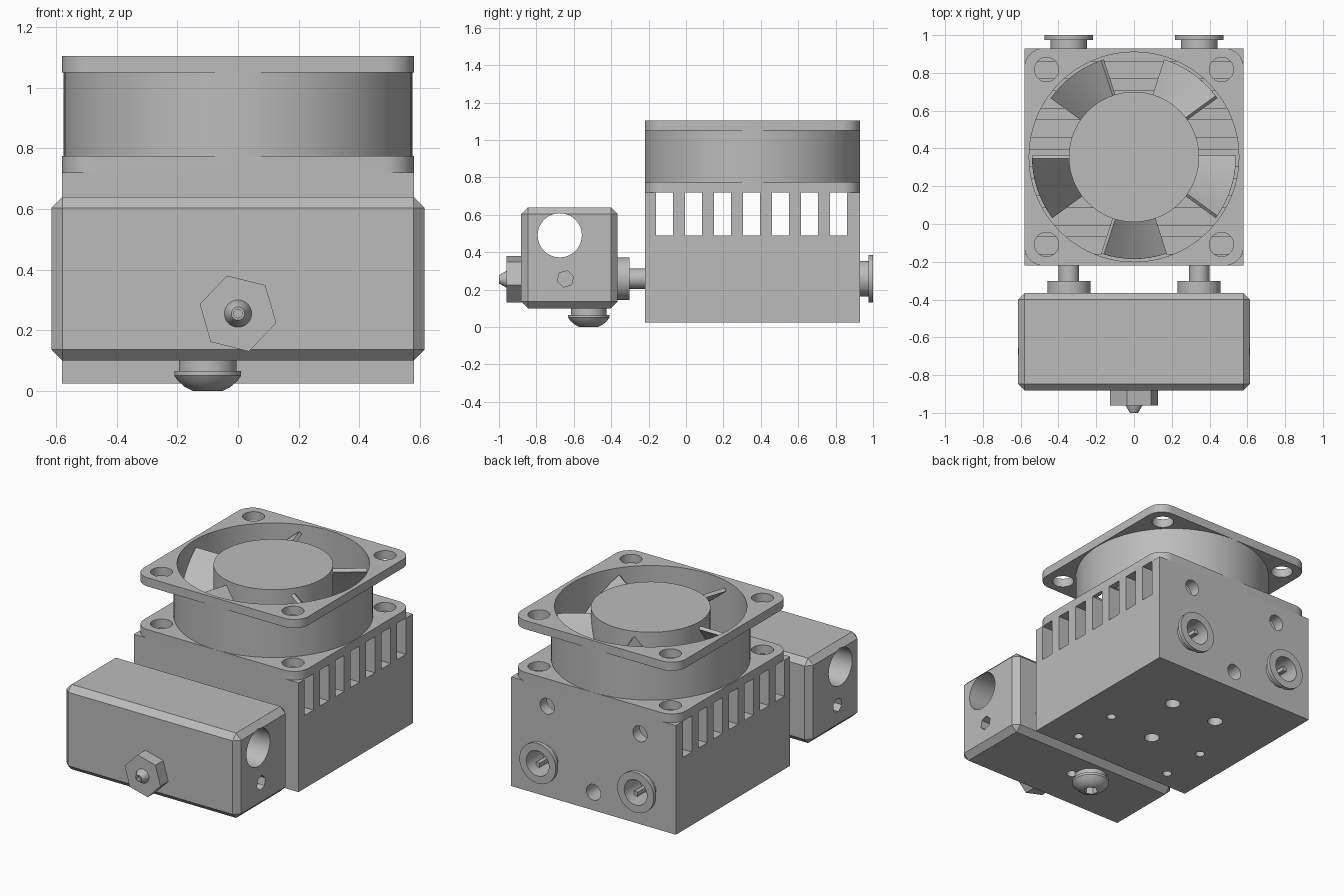
import bpy, bmesh
from math import sin, cos, pi, radians
from mathutils import Matrix, Vector

if "Cube" in bpy.data.objects:
    bpy.data.objects.remove(bpy.data.objects["Cube"])

grey = bpy.data.materials.new("machined grey")
grey.use_nodes = True
grey.diffuse_color = (0.5, 0.5, 0.5, 1)
grey.node_tree.nodes["Principled BSDF"].inputs["Base Color"].default_value = (0.5, 0.5, 0.5, 1)

AXES = {"Z": Matrix(), "Y": Matrix.Rotation(-pi / 2, 4, "X"), "X": Matrix.Rotation(pi / 2, 4, "Y")}


def finish(name, bm):
    bmesh.ops.recalc_face_normals(bm, faces=bm.faces)
    mesh = bpy.data.meshes.new(name)
    bm.to_mesh(mesh)
    bm.free()
    mesh.materials.append(grey)
    obj = bpy.data.objects.new(name, mesh)
    bpy.context.collection.objects.link(obj)
    return obj


def select(obj):
    bpy.ops.object.select_all(action="DESELECT")
    obj.select_set(True)
    bpy.context.view_layer.objects.active = obj


def smooth(obj):
    select(obj)
    bpy.ops.object.shade_smooth_by_angle(angle=radians(30))
    return obj


def box(name, low, high):
    low, high = Vector(low), Vector(high)
    bm = bmesh.new()
    bmesh.ops.create_cube(bm, size=1)
    bmesh.ops.scale(bm, vec=high - low, verts=bm.verts)
    bmesh.ops.translate(bm, vec=(low + high) / 2, verts=bm.verts)
    return finish(name, bm)


def lathe(name, profile, at=(0, 0, 0), axis="Z", sides=48, turn=0):
    """Spin a closed (radius, height) outline around an axis."""
    bm = bmesh.new()
    ring = [bm.verts.new((r * cos(turn), r * sin(turn), h)) for r, h in profile]
    edges = [bm.edges.new((ring[i - 1], ring[i])) for i in range(len(ring))]
    bmesh.ops.spin(bm, geom=ring + edges, cent=(0, 0, 0), axis=(0, 0, 1),
                   angle=2 * pi, steps=sides, use_merge=True)
    bmesh.ops.remove_doubles(bm, verts=bm.verts, dist=1e-5)
    bmesh.ops.dissolve_degenerate(bm, edges=bm.edges, dist=1e-6)
    bm.transform(Matrix.Translation(at) @ AXES[axis])
    return smooth(finish(name, bm))


def rod(name, r, a, b, at, axis="Z", sides=32, turn=0):
    """Solid cylinder or prism from a to b along an axis."""
    bm = bmesh.new()
    bmesh.ops.create_cone(bm, cap_ends=True, segments=sides, radius1=r, radius2=r, depth=b - a)
    bm.transform(Matrix.Translation(at) @ AXES[axis]
                 @ Matrix.Translation((0, 0, (a + b) / 2)) @ Matrix.Rotation(turn, 4, "Z"))
    return smooth(finish(name, bm))


def cut(obj, cutters):
    for c in cutters:
        select(obj)
        m = obj.modifiers.new("cut", "BOOLEAN")
        m.operation, m.solver, m.object = "DIFFERENCE", "EXACT", c
        bpy.ops.object.modifier_apply(modifier=m.name)
        bpy.data.objects.remove(c)
    return smooth(obj)


def bevel(obj, width, segments, vertical_only=False):
    bm = bmesh.new()
    bm.from_mesh(obj.data)
    edges = [e for e in bm.edges if not vertical_only
             or abs(e.verts[0].co.z - e.verts[1].co.z) > 1e-4]
    bmesh.ops.bevel(bm, geom=edges, offset=width, offset_type="OFFSET",
                    segments=segments, profile=0.5, affect="EDGES")
    bm.to_mesh(obj.data)
    bm.free()
    return obj


TUBE_X, TUBE_Z, FAN_Y = 0.345, 0.258, 0.355
SIDES = (-1, 1)

# Cooling block with fin slots and screw holes
body = box("cooling_block", (-0.58, -0.22, 0.025), (0.58, 0.93, 0.72))
holes = []
for i in range(7):
    y = -0.115 + i * 0.155
    holes.append(box("slot", (-1, y - 0.045, 0.49), (1, y + 0.045, 0.9)))
for x, y in ((0.165, 0.555), (-0.165, 0.555), (0, 0.165)):
    holes.append(rod("hole", 0.045, -0.1, 0.2, (x, y, 0)))
for s in SIDES:
    for y in (0.2, -0.105):
        holes.append(rod("hole", 0.028, -0.1, 0.16, (s * TUBE_X, y, 0), sides=16))
    holes.append(rod("hole", 0.05, 0.78, 1.1, (s * 0.327, 0, 0.6), "Y"))
    holes.append(rod("hole", 0.085, 0.78, 1.1, (s * TUBE_X, 0, TUBE_Z), "Y"))
holes.append(rod("hole", 0.05, 0.78, 1.1, (0, 0, 0.14), "Y"))
cut(body, holes)

# Heater block with cartridge hole and small screw holes
heater = bevel(box("heater_block", (-0.615, -0.882, 0.10), (0.615, -0.365, 0.64)), 0.036, 1)
cut(heater, [rod("hole", 0.118, -1, 1, (0, -0.675, 0.49), "X", 48),
             rod("hole", 0.045, 0.45, 1, (0, -0.645, 0.257), "X", 6, 0.3),
             rod("hole", 0.045, -1, -0.45, (0, -0.645, 0.257), "X", 6, 0.3),
             rod("hole", 0.032, 0, 0.25, (0.005, -0.57, 0), sides=16)])

# Nozzle
rod("nozzle_hex", 0.13, -0.96, -0.87, (0, 0, 0.255), "Y", 6, radians(-16))
lathe("nozzle_tip", [(0, -0.98), (0.014, -0.98), (0.014, -1), (0.022, -1),
                     (0.045, -0.96), (0.045, -0.95), (0, -0.95)], (0, 0, 0.255), "Y", 32)

# Clamp screw with domed head under the heater block
screw = lathe("clamp_screw", [(0, 0), (0.05, 0), (0.075, 0.013), (0.097, 0.032), (0.11, 0.05),
                              (0.11, 0.065), (0.095, 0.065), (0.095, 0.12), (0, 0.12)],
              (-0.1, -0.52, 0))
cut(screw, [rod("hole", 0.042, -0.1, 0.045, (-0.1, -0.52, 0), sides=6)])

# Tubes between the blocks, and tube fittings on the back
for s, side in zip(SIDES, ("right", "left")):
    x = s * TUBE_X
    lathe("heat_break_" + side, [(0, -0.37), (0.114, -0.37), (0.114, -0.302), (0.054, -0.302),
                                 (0.054, -0.21), (0, -0.21)], (x, 0, TUBE_Z), "Y")
    lathe("tube_fitting_" + side, [(0.055, 0.79), (0.055, 0.84), (0.08, 0.84), (0.08, 1),
                                   (0.128, 1), (0.128, 0.975), (0.096, 0.975), (0.096, 0.79)],
          (x, 0, TUBE_Z), "Y")
    for k in range(4):
        a = pi / 4 + k * pi / 2
        cx, cz = x + 0.068 * cos(a), TUBE_Z + 0.068 * sin(a)
        box("fitting_tab_" + side, (cx - 0.013, 0.84, cz - 0.013), (cx + 0.013, 0.93, cz + 0.013))

# Fan frame: two rounded flanges and a barrel
for name, z in (("lower", 0.72), ("upper", 1.05)):
    flange = box("fan_flange_" + name, (-0.58, FAN_Y - 0.575, z), (0.58, FAN_Y + 0.575, z + 0.055))
    bevel(flange, 0.1, 8, True)
    cut(flange, [rod("hole", 0.555, 0.5, 1.3, (0, FAN_Y, 0), sides=96)]
        + [rod("hole", 0.064, 0.5, 1.3, (i * 0.463, FAN_Y + j * 0.463, 0))
           for i in SIDES for j in SIDES])
lathe("fan_barrel", [(0.555, 0.77), (0.575, 0.77), (0.575, 1.055), (0.555, 1.055)],
      (0, FAN_Y, 0), sides=96)

# Fan hub and tilted blades
rod("fan_hub", 0.345, 0.74, 1.1, (0, FAN_Y, 0), sides=64)
for i in range(5):
    bm = bmesh.new()
    rows = []
    for k in range(9):
        t = k / 8
        a = radians(72 * i - 36 + 36 * t)
        rows.append([bm.verts.new((r * cos(a), FAN_Y + r * sin(a), 1.06 - 0.27 * t))
                     for r in (0.335, 0.54)])
    for p, q in zip(rows, rows[1:]):
        bm.faces.new((p[0], p[1], q[1], q[0]))
    blade = finish("fan_blade", bm)
    select(blade)
    m = blade.modifiers.new("thickness", "SOLIDIFY")
    m.thickness, m.offset = 0.022, 0
    bpy.ops.object.modifier_apply(modifier=m.name)
    smooth(blade)
